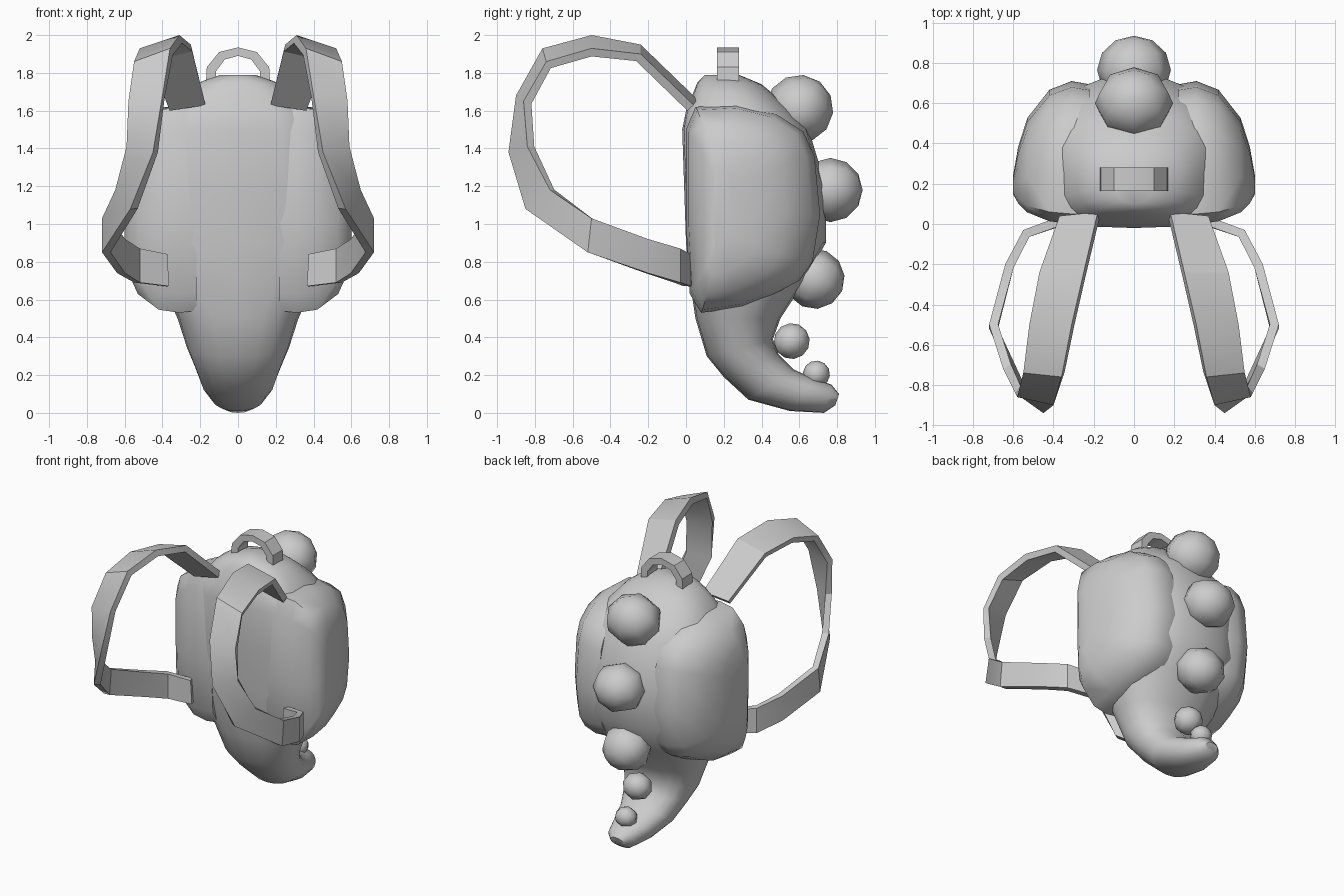
import bpy, bmesh
from math import sin, cos, pi, radians
from mathutils import Vector

if "Cube" in bpy.data.objects:
    bpy.data.objects.remove(bpy.data.objects["Cube"])

grey = bpy.data.materials.new("plain grey")
grey.use_nodes = True
grey.diffuse_color = (0.6, 0.6, 0.6, 1)
grey.node_tree.nodes["Principled BSDF"].inputs["Base Color"].default_value = grey.diffuse_color


def finish(name, bm, angle):
    bmesh.ops.recalc_face_normals(bm, faces=bm.faces)
    mesh = bpy.data.meshes.new(name)
    bm.to_mesh(mesh)
    bm.free()
    mesh.materials.append(grey)
    obj = bpy.data.objects.new(name, mesh)
    bpy.context.collection.objects.link(obj)
    bpy.ops.object.select_all(action='DESELECT')
    obj.select_set(True)
    bpy.context.view_layer.objects.active = obj
    bpy.ops.object.shade_smooth_by_angle(angle=radians(angle))
    return obj


def loft(name, rings, angle):
    """Skin a list of equal closed rings and cap both ends."""
    bm = bmesh.new()
    rows = [[bm.verts.new(p) for p in ring] for ring in rings]
    n = len(rows[0])
    for a, b in zip(rows, rows[1:]):
        for i in range(n):
            j = (i + 1) % n
            bm.faces.new((a[i], a[j], b[j], b[i]))
    bm.faces.new(rows[0])
    bm.faces.new(rows[-1])
    return finish(name, bm, angle)


def power(v, n):
    return (abs(v) ** (2 / n)) * (1 if v >= 0 else -1)


def body_ring(fy, fz, by, bz, half, square):
    """Ring from a front point to a back point, squarer on the front side."""
    front, back = Vector((0, fy, fz)), Vector((0, by, bz))
    mid, arm = (front + back) / 2, (back - front) / 2
    ring = []
    for i in range(20):
        t = 2 * pi * i / 20
        n = square if sin(t) < 0 else 2.2
        ring.append(mid + arm * power(sin(t), n) + Vector((half * power(cos(t), n), 0, 0)))
    return ring


# Main bag running down into the curled tail
sections = [
    (0.10, 1.79, 0.28, 1.79, 0.09, 2), (0.06, 1.75, 0.40, 1.74, 0.22, 2.5),
    (0.04, 1.70, 0.46, 1.69, 0.29, 3), (0.0, 1.6, 0.56, 1.6, 0.37, 3.5),
    (-0.02, 1.5, 0.65, 1.5, 0.42, 4), (-0.01, 1.2, 0.74, 1.2, 0.45, 4),
    (0.0, 0.9, 0.74, 0.9, 0.45, 4), (0.02, 0.7, 0.63, 0.7, 0.41, 3.5),
    (0.05, 0.5, 0.50, 0.50, 0.32, 2.6), (0.11, 0.3, 0.46, 0.39, 0.27, 2.3),
    (0.2, 0.19, 0.49, 0.31, 0.23, 2.2), (0.33, 0.07, 0.57, 0.23, 0.19, 2.2),
    (0.55, 0.01, 0.68, 0.18, 0.145, 2.2), (0.73, 0.0, 0.77, 0.15, 0.10, 2.2),
    (0.79, 0.04, 0.81, 0.10, 0.05, 2)]
loft("bag_body", [body_ring(*s) for s in sections], 45)

# Bulging side panels, shrinking outward
outline = [(0.0, 1.5), (0.05, 1.62), (0.27, 1.63), (0.48, 1.58), (0.62, 1.49),
           (0.68, 1.36), (0.71, 1.05), (0.67, 0.80), (0.60, 0.70), (0.45, 0.62),
           (0.30, 0.56), (0.08, 0.53), (0.02, 0.63), (0.0, 1.0)]
steps = [(0.22, 0.97, 0.98), (0.31, 1, 1), (0.42, 0.92, 0.97), (0.53, 0.66, 0.82),
         (0.575, 0.4, 0.64), (0.60, 0.14, 0.4)]
cy, cz = 0.17, 1.08
for side, s in (("left", 1), ("right", -1)):
    loft(side + "_side_panel",
         [[(s * x, cy + (y - cy) * sy, cz + (z - cz) * sz) for y, z in outline]
          for x, sy, sz in steps], 45)

# Shoulder straps, each a thick ribbon between two edges
inner = [(0.18, 0.06, 1.66), (0.25, -0.24, 1.95), (0.31, -0.5, 2.0), (0.36, -0.76, 1.93),
         (0.40, -0.9, 1.68), (0.45, -0.94, 1.38), (0.57, -0.85, 1.08), (0.72, -0.52, 0.85),
         (0.64, -0.2, 0.74), (0.55, -0.03, 0.69), (0.38, 0.03, 0.67)]
outer = [(0.37, 0.04, 1.63), (0.47, -0.24, 1.90), (0.52, -0.5, 1.93), (0.55, -0.74, 1.86),
         (0.58, -0.86, 1.65), (0.59, -0.84, 1.41), (0.65, -0.72, 1.18), (0.72, -0.5, 1.03),
         (0.64, -0.2, 0.92), (0.55, -0.03, 0.87), (0.39, 0.03, 0.84)]
ribbon = []
for i in range(len(inner)):
    a, b = Vector(inner[i]), Vector(outer[i])
    p, q = max(i - 1, 0), min(i + 1, len(inner) - 1)
    run = Vector(inner[q]) + Vector(outer[q]) - Vector(inner[p]) - Vector(outer[p])
    inset = (b - a).cross(run).normalized() * 0.045
    ribbon.append([a, b, b + inset, a + inset])
for side, s in (("left", 1), ("right", -1)):
    loft(side + "_strap", [[(s * v.x, v.y, v.z) for v in r] for r in ribbon], 30)

# Carry handle arch
arch = [(-0.17, 1.74), (-0.165, 1.83), (-0.10, 1.91), (0, 1.935),
        (0.10, 1.91), (0.165, 1.83), (0.17, 1.74)]
handle = []
for x, z in arch:
    ix, iz = x * 0.7, 1.74 + (z - 1.74) * 0.77
    handle.append([(x, 0.165, z), (x, 0.28, z), (ix, 0.28, iz), (ix, 0.165, iz)])
loft("carry_handle", handle, 30)

# Rounded spines down the back: centre y, z, radius, outward axis y, z
spines = [(0.60, 1.61, 0.18, 0.6, 0.8), (0.765, 1.18, 0.17, 1, 0),
          (0.68, 0.71, 0.16, 0.9, -0.4), (0.56, 0.38, 0.095, 0.8, 0.6),
          (0.69, 0.205, 0.072, 0.6, 0.8)]
for i, (y, z, r, ay, az) in enumerate(spines):
    bm = bmesh.new()
    bmesh.ops.create_uvsphere(bm, u_segments=8, v_segments=6, radius=r)
    turn = Vector((0, ay, az)).to_track_quat('Z', 'X').to_matrix()
    bmesh.ops.rotate(bm, verts=bm.verts, matrix=turn)
    bmesh.ops.scale(bm, verts=bm.verts, vec=(1.08, 1, 1))
    bmesh.ops.translate(bm, verts=bm.verts, vec=(0, y, z))
    finish("back_spine_%d" % (i + 1), bm, 60)
